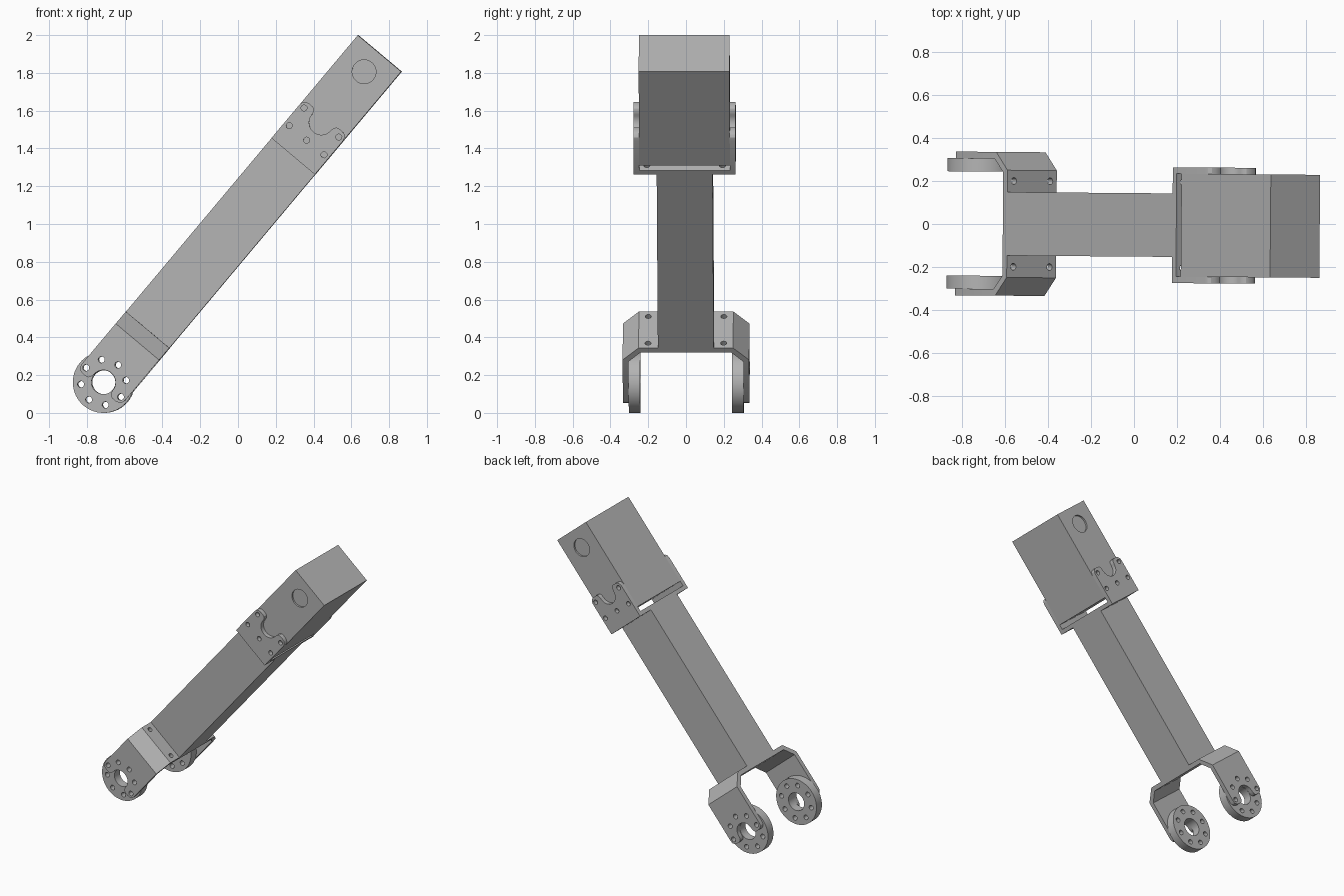
import bpy, bmesh
from math import cos, sin, pi, radians
from mathutils import Matrix, Vector

cube = bpy.data.objects.get("Cube")
if cube:
    bpy.data.objects.remove(cube)

GREY = (0.46, 0.46, 0.46, 1)
mat = bpy.data.materials.new("plain grey")
mat.use_nodes = True
mat.diffuse_color = GREY
mat.node_tree.nodes["Principled BSDF"].inputs["Base Color"].default_value = GREY

# Arm frame: u runs up the arm, v across it, w sideways; origin on the hub axis
TILT = radians(50)
U = Vector((cos(TILT), 0, sin(TILT)))
V = Vector((-sin(TILT), 0, cos(TILT)))
W = U.cross(V)
PLACE = Matrix.Translation((-0.71, -0.004, 0.162))
YAW = Matrix.Rotation(-0.008, 4, 'Z')
HALF = 0.15          # half width of every part across v


def frame(a, b, c):
    return YAW @ PLACE @ Matrix((a, b, c)).transposed().to_4x4()


SIDE, CROSS, BENT = frame(U, V, W), frame(V, W, U), frame(W, U, V)


def circle(x, y, r, n=24):
    return [(x + r * cos(2 * pi * i / n), y + r * sin(2 * pi * i / n)) for i in range(n)]


def rect(x0, x1, y0, y1):
    return [(x0, y0), (x1, y0), (x1, y1), (x0, y1)]


def slab(name, plane, outline, lo, hi, holes=()):
    """Extrude an outline with holes between two depths of a plane."""
    cu = bpy.data.curves.new(name, 'CURVE')
    cu.dimensions, cu.fill_mode = '2D', 'BOTH'
    cu.extrude = (hi - lo) / 2
    for loop in [outline, *holes]:
        sp = cu.splines.new('POLY')
        sp.points.add(len(loop) - 1)
        for p, (x, y) in zip(sp.points, loop):
            p.co = (x, y, 0, 1)
        sp.use_cyclic_u = True
    tmp = bpy.data.objects.new(name, cu)
    me = bpy.data.meshes.new_from_object(tmp)
    bpy.data.objects.remove(tmp)
    bpy.data.curves.remove(cu)
    bm = bmesh.new()
    bm.from_mesh(me)
    bmesh.ops.remove_doubles(bm, verts=bm.verts, dist=1e-5)
    bmesh.ops.recalc_face_normals(bm, faces=bm.faces)
    bm.transform(plane @ Matrix.Translation((0, 0, (lo + hi) / 2)))
    bm.to_mesh(me)
    bm.free()
    me.materials.clear()
    me.materials.append(mat)
    me.shade_smooth()
    me.set_sharp_from_angle(angle=radians(30))
    ob = bpy.data.objects.new(name, me)
    bpy.context.collection.objects.link(ob)
    return ob


def fork_outline(centre, way, length):
    """Plate with an open round notch; 'way' points from the notch to its base."""
    half = [(length, HALF), (0, HALF)]
    half += [(-0.035 * sin(a), 0.115 + 0.035 * cos(a)) for a in (pi / 6, pi / 3, pi / 2)]
    half += [(-0.035, 0.09), (-0.031, 0.078), (-0.02, 0.069)]
    half += [(0.065 * sin(i * pi / 16), 0.065 * cos(i * pi / 16)) for i in range(8)]
    pts = half + [(0.065, 0)] + [(s, -v) for s, v in reversed(half)]
    return [(centre + way * s, v) for s, v in pts]


base_holes = [circle(v, w, 0.016, 16) for v in (-0.11, 0.11) for w in (-0.2, 0.2)]

# Long arm and the two cross plates that carry it
slab("arm_beam", SIDE, rect(0.363, 1.562, -HALF, HALF), -0.148, 0.148)
slab("lower_cross_plate", CROSS, rect(-HALF, HALF, -0.25, 0.25), 0.332, 0.363, base_holes)
slab("upper_cross_plate", CROSS, rect(-HALF, HALF, -0.24, 0.24), 1.562, 1.59, base_holes)

# Motor housing: core with a skin each side that leaves a shallow round recess
slab("motor_housing", SIDE, rect(1.625, 2.273, -HALF, HALF), -0.228, 0.228)

CENTRE = 1.795
ring = [(0.12 * cos(k * pi / 4), 0.12 * sin(k * pi / 4)) for k in range(8)]

for side, s in (("left", -1), ("right", 1)):
    def span(a, b):
        return sorted((s * a, s * b))

    slab(side + "_housing_skin", SIDE, rect(1.625, 2.273, -HALF, HALF),
         *span(0.228, 0.24), [circle(2.146, 0, 0.063, 40)])

    # Notched upper bracket plate
    slab(side + "_upper_bracket", SIDE, fork_outline(CENTRE, -1, CENTRE - 1.562),
         *span(0.24, 0.27),
         [circle(CENTRE - d, v, 0.016, 16) for d, v in
          ((0, 0.12), (0, -0.12), (0.122, 0.12), (0.122, 0), (0.122, -0.12))])

    # Lower fork leg, its slanted shoulder and the round hub inside it
    slab(side + "_lower_leg", SIDE, fork_outline(0, 1, 0.275), *span(0.304, 0.335),
         [circle(x, y, 0.017, 16) for x, y in ring if x > -0.01])
    slab(side + "_lower_shoulder", BENT,
         [(s * w, u) for w, u in ((0.24, 0.332), (0.25, 0.363), (0.335, 0.28),
                                  (0.335, 0.27), (0.304, 0.268))], -HALF, HALF)
    slab(side + "_hub", SIDE, circle(0, 0, 0.162, 64), *span(0.243, 0.304),
         [circle(0, 0, 0.063, 40)] + [circle(x, y, 0.017, 16) for x, y in ring])
